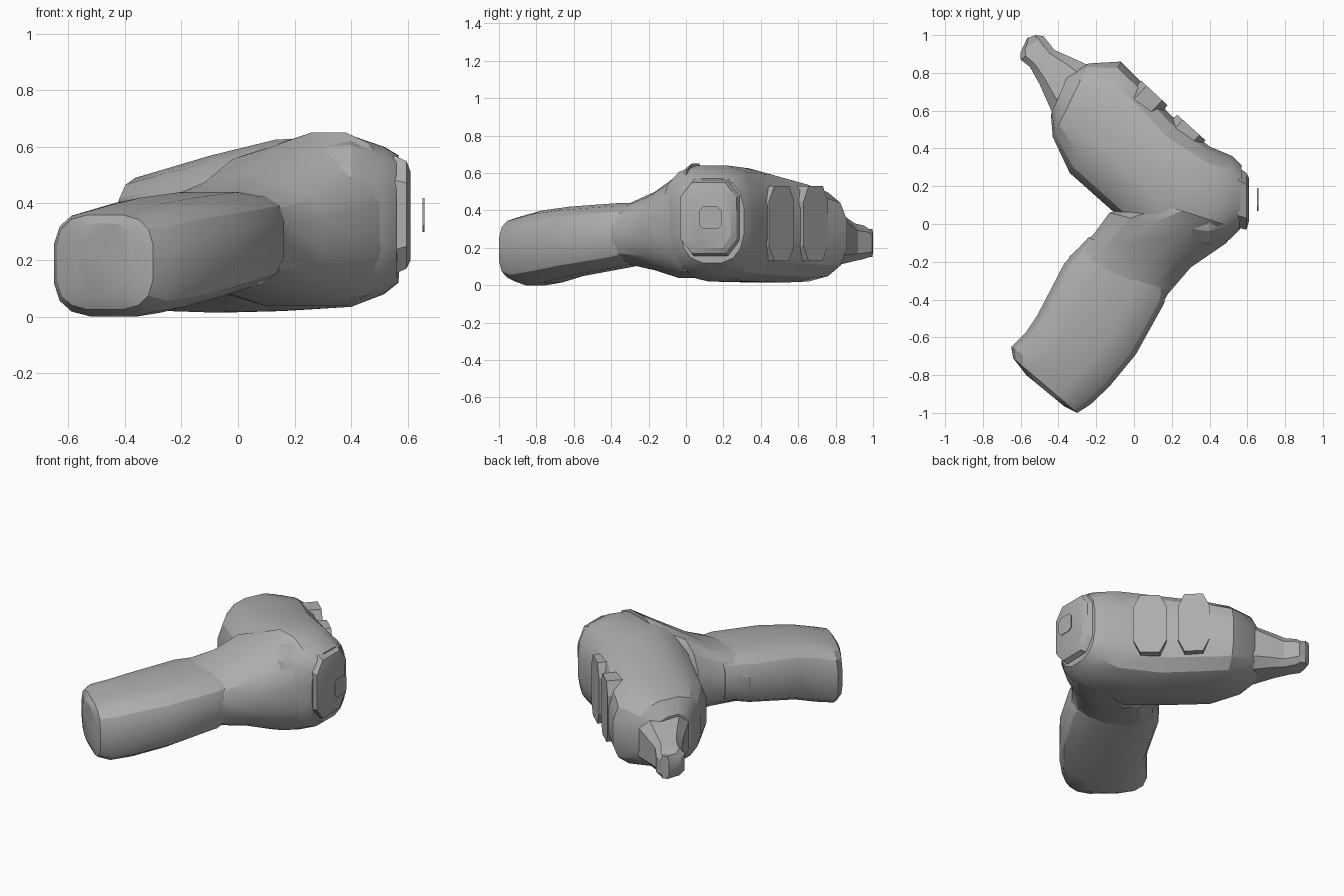
import bpy, bmesh, math
from mathutils import Vector

cube = bpy.data.objects.get("Cube")
if cube:
    bpy.data.objects.remove(cube, do_unlink=True)

# One plain grey for everything
grey = bpy.data.materials.new("plain grey")
grey.use_nodes = True
COLOUR = (0.42, 0.42, 0.42, 1)
grey.diffuse_color = COLOUR
grey.node_tree.nodes["Principled BSDF"].inputs["Base Color"].default_value = COLOUR


def power(value, exponent):
    return math.copysign(abs(value) ** exponent, value)


def section(left, right, low, high, sides, exponent):
    """Upright rounded cross-section between two plan points and two heights."""
    a, b = Vector(left), Vector(right)
    mid, half = (a + b) / 2, (b - a) / 2
    reach = math.cos(math.pi / sides) ** exponent
    points = []
    for i in range(sides):
        t = 2 * math.pi * (i + 0.5) / sides
        p = mid + half * power(math.cos(t), exponent) / reach
        z = (low + high) / 2 + (high - low) / 2 * power(math.sin(t), exponent) / reach
        points.append((p.x, p.y, z))
    return points


def loft(name, sections, sides=16, exponent=0.7):
    """Skin a row of cross-sections and close both ends."""
    bm = bmesh.new()
    rings = [[bm.verts.new(p) for p in section(*s, sides, exponent)] for s in sections]
    for r, s in zip(rings, rings[1:]):
        for i in range(sides):
            j = (i + 1) % sides
            bm.faces.new((r[i], r[j], s[j], s[i]))
    bm.faces.new(rings[0])
    bm.faces.new(rings[-1])
    bmesh.ops.recalc_face_normals(bm, faces=bm.faces)
    mesh = bpy.data.meshes.new(name)
    bm.to_mesh(mesh)
    bm.free()
    mesh.materials.append(grey)
    obj = bpy.data.objects.new(name, mesh)
    bpy.context.collection.objects.link(obj)
    bpy.ops.object.select_all(action="DESELECT")
    obj.select_set(True)
    bpy.context.view_layer.objects.active = obj
    bpy.ops.object.shade_smooth_by_angle(angle=math.radians(25))


# Main housing, from the blunt end towards the nose
loft("motor_housing", [
    ((0.56, -0.03), (0.57, 0.31), 0.12, 0.57),
    ((0.51, -0.08), (0.52, 0.36), 0.08, 0.60),
    ((0.40, -0.13), (0.40, 0.41), 0.035, 0.64),
    ((0.10, -0.12), (0.19, 0.58), 0.02, 0.625),
    ((-0.16, 0.11), (0.03, 0.76), 0.015, 0.57),
    ((-0.34, 0.27), (-0.07, 0.86), 0.02, 0.525),
    ((-0.43, 0.46), (-0.24, 0.85), 0.06, 0.49),
    ((-0.44, 0.58), (-0.34, 0.81), 0.11, 0.41),
], exponent=0.73)

# Cap on the blunt end and the small plate floating beyond it
loft("end_cap", [
    ((0.55, -0.02), (0.55, 0.30), 0.15, 0.57),
    ((0.595, -0.03), (0.595, 0.27), 0.17, 0.55),
    ((0.61, 0.02), (0.61, 0.24), 0.20, 0.51),
], sides=8, exponent=0.6)
loft("end_plate", [
    ((x, 0.07), (x, 0.19), 0.30, 0.42) for x in (0.652, 0.658)
], sides=8, exponent=0.5)

# Tapered nose
loft("nose", [
    ((-0.42, 0.56), (-0.24, 0.84), 0.10, 0.41),
    ((-0.50, 0.74), (-0.35, 0.89), 0.12, 0.36),
    ((-0.55, 0.83), (-0.42, 0.92), 0.13, 0.33),
    ((-0.60, 0.87), (-0.46, 0.97), 0.14, 0.32),
    ((-0.60, 0.91), (-0.48, 0.995), 0.15, 0.30),
    ((-0.565, 0.985), (-0.52, 1.0), 0.15, 0.30),
], sides=8, exponent=0.55)

# Flared neck that joins the housing to the grip
loft("neck", [
    ((0.10, 0.12), (0.54, -0.02), 0.04, 0.65),
    ((-0.13, 0.06), (0.49, -0.10), 0.04, 0.59),
    ((-0.21, -0.05), (0.30, -0.23), 0.08, 0.50),
    ((-0.34, -0.17), (0.18, -0.37), 0.11, 0.44),
    ((-0.36, -0.24), (0.14, -0.44), 0.12, 0.43),
], exponent=0.78)

# Grip, from the neck to the butt
loft("grip", [
    ((-0.24, -0.07), (0.18, -0.28), 0.14, 0.44),
    ((-0.37, -0.21), (0.16, -0.42), 0.10, 0.44),
    ((-0.51, -0.48), (0.01, -0.69), 0.05, 0.42),
    ((-0.57, -0.57), (-0.13, -0.86), 0.015, 0.40),
    ((-0.65, -0.65), (-0.23, -0.955), 0.0, 0.375),
    ((-0.64, -0.71), (-0.30, -1.0), 0.025, 0.36),
    ((-0.57, -0.80), (-0.37, -0.965), 0.07, 0.33),
], exponent=0.62)

# Raised octagonal side panels between the vents
outward = Vector((0.69, 0.72))
for number, (near, far) in enumerate([
    ((0.37, 0.435), (0.22, 0.57)),
    ((0.17, 0.62), (0.03, 0.75)),
], 1):
    loft(f"side_panel_{number}", [
        (Vector(near) + outward * d, Vector(far) + outward * d, 0.13, 0.53)
        for d in (-0.12, 0.012)
    ], sides=8, exponent=0.6)
